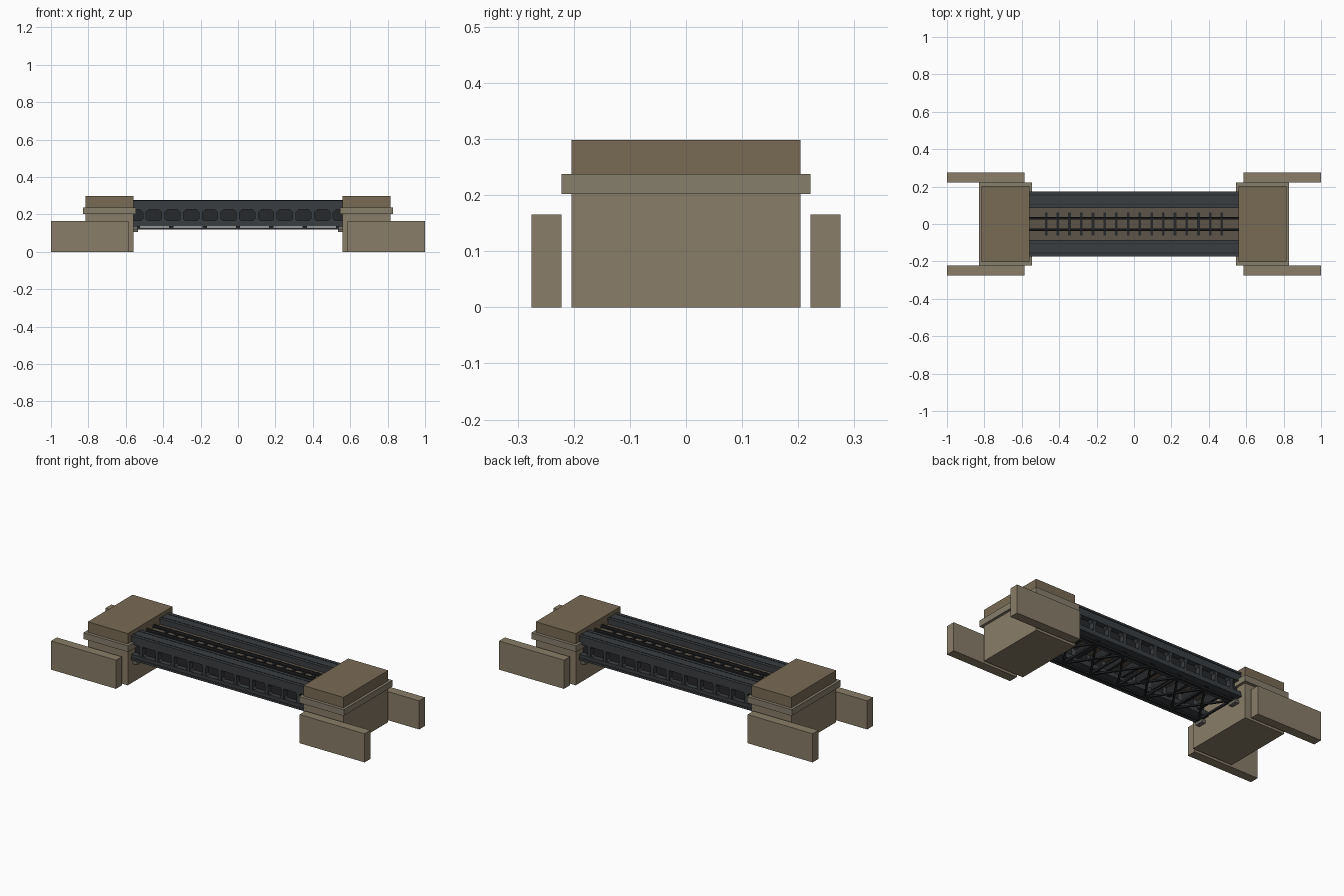
import bpy, bmesh, math
from mathutils import Matrix, Vector

if "Cube" in bpy.data.objects:
    bpy.data.objects.remove(bpy.data.objects["Cube"])


def material(name, rgb):
    m = bpy.data.materials.new(name)
    m.diffuse_color = (*rgb, 1)
    m.use_nodes = True
    m.node_tree.nodes["Principled BSDF"].inputs["Base Color"].default_value = m.diffuse_color
    return m


STONE = material("stone", (0.25, 0.205, 0.14))
COPING = material("coping_stone", (0.24, 0.21, 0.15))
CAP = material("cap_stone", (0.19, 0.145, 0.09))
STEEL = material("steel", (0.042, 0.047, 0.052))
DARK = material("dark_steel", (0.02, 0.021, 0.023))
DECK = material("deck", (0.11, 0.09, 0.068))
BEARING = material("bearing_metal", (0.16, 0.15, 0.13))


def finish(name, bm, mat):
    me = bpy.data.meshes.new(name)
    bm.to_mesh(me)
    bm.free()
    me.materials.append(mat)
    ob = bpy.data.objects.new(name, me)
    bpy.context.collection.objects.link(ob)
    return ob


def add_box(bm, x0, x1, y0, y1, z0, z1):
    m = Matrix.Translation(((x0 + x1) / 2, (y0 + y1) / 2, (z0 + z1) / 2))
    m = m @ Matrix.Diagonal((abs(x1 - x0), abs(y1 - y0), abs(z1 - z0), 1))
    bmesh.ops.create_cube(bm, size=1, matrix=m)


def boxes(name, mat, items):
    bm = bmesh.new()
    for b in items:
        add_box(bm, *b)
    return finish(name, bm, mat)


def add_bar(bm, a, b, w, h):
    a, b = Vector(a), Vector(b)
    d = b - a
    m = Matrix.Translation((a + b) / 2) @ Matrix.Rotation(math.atan2(d.y, d.x), 4, 'Z')
    bmesh.ops.create_cube(bm, size=1, matrix=m @ Matrix.Diagonal((d.length, w, h, 1)))


def add_gusset(bm, x, z, dx, dz, y0, y1):
    # triangular corner plate
    pts = [(x, z), (x + dx, z), (x, z + dz)]
    f = [bm.verts.new((px, y0, pz)) for px, pz in pts]
    b = [bm.verts.new((px, y1, pz)) for px, pz in pts]
    bm.faces.new(f)
    bm.faces.new(b[::-1])
    for i in range(3):
        j = (i + 1) % 3
        bm.faces.new((f[j], f[i], b[i], b[j]))


# stone abutments with coping, cap block and wing walls
for side, s in (("left", -1), ("right", 1)):
    boxes(side + "_abutment", STONE, [(s * .56, s * .815, -.204, .204, 0, .202)])
    boxes(side + "_coping", COPING, [(s * .545, s * .83, -.222, .222, .202, .238)])
    boxes(side + "_cap_block", CAP, [(s * .56, s * .815, -.204, .204, .238, .298)])
    for end, t in (("front", -1), ("back", 1)):
        boxes(f"{side}_{end}_wing_wall", STONE,
              [(s * .585, s * 1.0, t * .222, t * .275, 0, .165)])
        # bearing under the girder end
        boxes(f"{side}_{end}_bearing", BEARING,
              [(s * .535, s * .56, t * .105, t * .155, .105, .122),
               (s * .541, s * .56, t * .115, t * .145, .122, .137)])

# plate girders: chords, web, stiffeners and corner gussets
L = .565
for end, t in (("front", -1), ("back", 1)):
    boxes(end + "_girder_chords", STEEL, [
        (-L, L, t * .09, t * .17, .225, .264),
        (-L, L, t * .085, t * .175, .264, .275),
        (-L, L, t * .09, t * .17, .147, .166),
        (-L, L, t * .085, t * .175, .135, .147)])
    boxes(end + "_girder_web", DARK, [(-L, L, t * .12, t * .14, .16, .23)])
    boxes(end + "_flange_cover_strips", DARK, [
        (-L, L, t * .152, t * .157, .274, .2765),
        (-L, L, t * .103, t * .108, .274, .2765)])
    bm = bmesh.new()
    for i in range(-5, 6):
        x = i * .1
        add_box(bm, x - .009, x + .009, t * .095, t * .168, .16, .23)
        for k in (-1, 1):
            add_gusset(bm, x + k * .009, .225, k * .014, -.014, t * .135, t * .164)
            add_gusset(bm, x + k * .009, .166, k * .01, .01, t * .135, t * .164)
    bmesh.ops.recalc_face_normals(bm, faces=bm.faces)
    finish(end + "_girder_stiffeners", bm, STEEL)

# deck with cross beams below
boxes("deck_slab", DECK, [(-L, L, -.092, .092, .205, .24)])
boxes("cross_beams", DARK,
      [(i * .1 - .008, i * .1 + .008, -.125, .125, .155, .207) for i in range(-5, 6)])

# track
boxes("sleepers", DARK,
      [(x - .007, x + .007, -.062, .062, .239, .248)
       for x in (-.47 + i * .94 / 15 for i in range(16))])
boxes("rails", DARK,
      [b for y in (-.03, .03) for b in (
          (-L, L, y - .007, y + .007, .247, .251),
          (-L, L, y - .002, y + .002, .251, .258),
          (-L, L, y - .004, y + .004, .258, .263))])

# lateral bracing below the girders
bm = bmesh.new()
n, x0 = 6, -.535
step = -2 * x0 / n
for i in range(n + 1):
    x = x0 + i * step
    add_bar(bm, (x, -.13, .127), (x, .13, .127), .011, .011)
    if i < n:
        for t in (-1, 1):
            add_bar(bm, (x, -t * .13, .125), (x + step, t * .13, .125), .011, .009 + t * .001)
for t in (-1, 1):
    for i in range(n + 1):
        x = x0 + i * step
        add_box(bm, x - .012, x + .012, t * .115, t * .145, .13, .137)
finish("lateral_bracing", bm, DARK)
boxes("bracing_side_bars", DARK,
      [(-.54, .54, t * .125, t * .137, .12, .13) for t in (-1, 1)])
